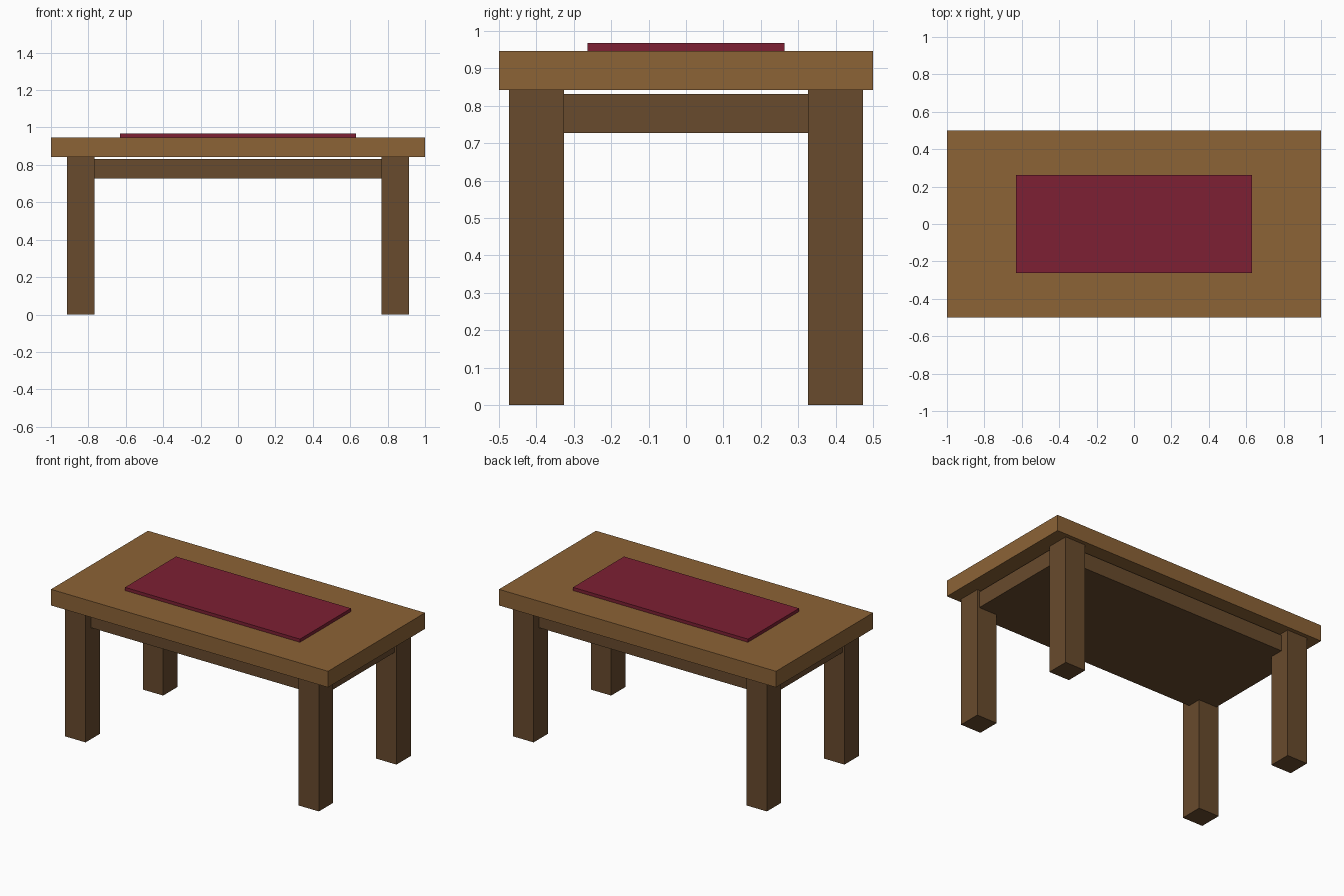
import bpy

cube = bpy.data.objects.get("Cube")
if cube:
    bpy.data.objects.remove(cube, do_unlink=True)


def material(name, rgb):
    mat = bpy.data.materials.new(name)
    mat.use_nodes = True
    color = (*rgb, 1.0)
    mat.diffuse_color = color
    mat.node_tree.nodes["Principled BSDF"].inputs["Base Color"].default_value = color
    return mat


def box(name, center, size, bottom, mat):
    """Box with footprint centre (x, y), full size (x, y, z) and bottom height."""
    bpy.ops.mesh.primitive_cube_add(size=1, location=(*center, bottom + size[2] / 2))
    obj = bpy.context.object
    obj.name = name
    obj.scale = size
    bpy.ops.object.transform_apply(location=False, rotation=False, scale=True)
    obj.data.materials.append(mat)
    return obj


light_wood = material("light_wood", (0.262, 0.125, 0.037))
dark_wood = material("dark_wood", (0.138, 0.069, 0.026))
red_cloth = material("red_cloth", (0.205, 0.0144, 0.033))

# Top board and the cloth lying on it
box("table_top", (0, 0), (2.0, 1.0, 0.105), 0.842, light_wood)
box("table_runner", (0, 0), (1.263, 0.526, 0.021), 0.947, red_cloth)

# Solid panel just under the top, running into the legs
box("under_panel", (0, 0), (1.8, 0.835, 0.105), 0.727, dark_wood)

# Four square legs
for x_name, sx in (("left", 1), ("right", -1)):
    for y_name, sy in (("front", -1), ("back", 1)):
        box(f"{y_name}_{x_name}_leg", (sx * 0.842, sy * 0.4),
            (0.147, 0.147, 0.842), 0, dark_wood)
